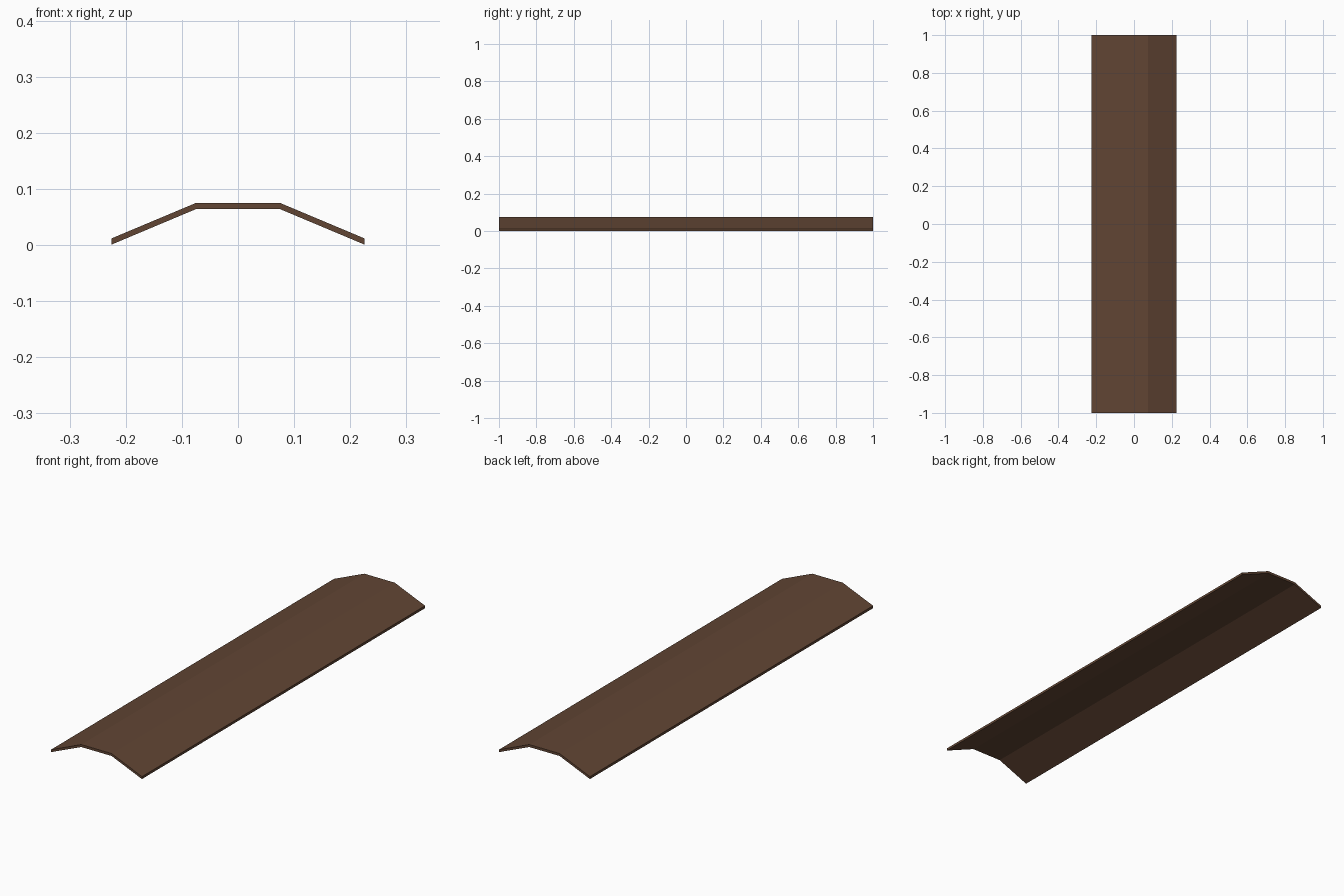
import bpy
import bmesh

if "Cube" in bpy.data.objects:
    bpy.data.objects.remove(bpy.data.objects["Cube"])

# Bent-panel cross-section: upper outline, with the underside dropped straight down
THICKNESS = 0.011
upper = [(-0.225, 0.012), (-0.075, 0.075), (0.075, 0.075), (0.225, 0.012)]
lower = [(x, z - THICKNESS) for x, z in reversed(upper)]
lower[0] = (0.225, 0.001)
lower[-1] = (-0.225, 0.001)

# Wooden ridge cap: close each segment as a quad, extrude along y
bm = bmesh.new()
verts = [bm.verts.new((x, -1, z)) for x, z in upper + lower]
n = len(verts)
faces = [bm.faces.new((verts[i], verts[i + 1], verts[n - 2 - i], verts[n - 1 - i]))
         for i in range(len(upper) - 1)]
result = bmesh.ops.extrude_face_region(bm, geom=faces, use_keep_orig=True)
moved = [g for g in result["geom"] if isinstance(g, bmesh.types.BMVert)]
bmesh.ops.translate(bm, verts=moved, vec=(0, 2, 0))
bmesh.ops.recalc_face_normals(bm, faces=bm.faces)

mesh = bpy.data.meshes.new("ridge_cap")
bm.to_mesh(mesh)
bm.free()
ridge_cap = bpy.data.objects.new("ridge_cap", mesh)
bpy.context.collection.objects.link(ridge_cap)

# Dark brown finish
brown = bpy.data.materials.new("dark_brown")
brown.diffuse_color = (0.12, 0.06, 0.034, 1)
brown.use_nodes = True
brown.node_tree.nodes["Principled BSDF"].inputs["Base Color"].default_value = brown.diffuse_color
mesh.materials.append(brown)
